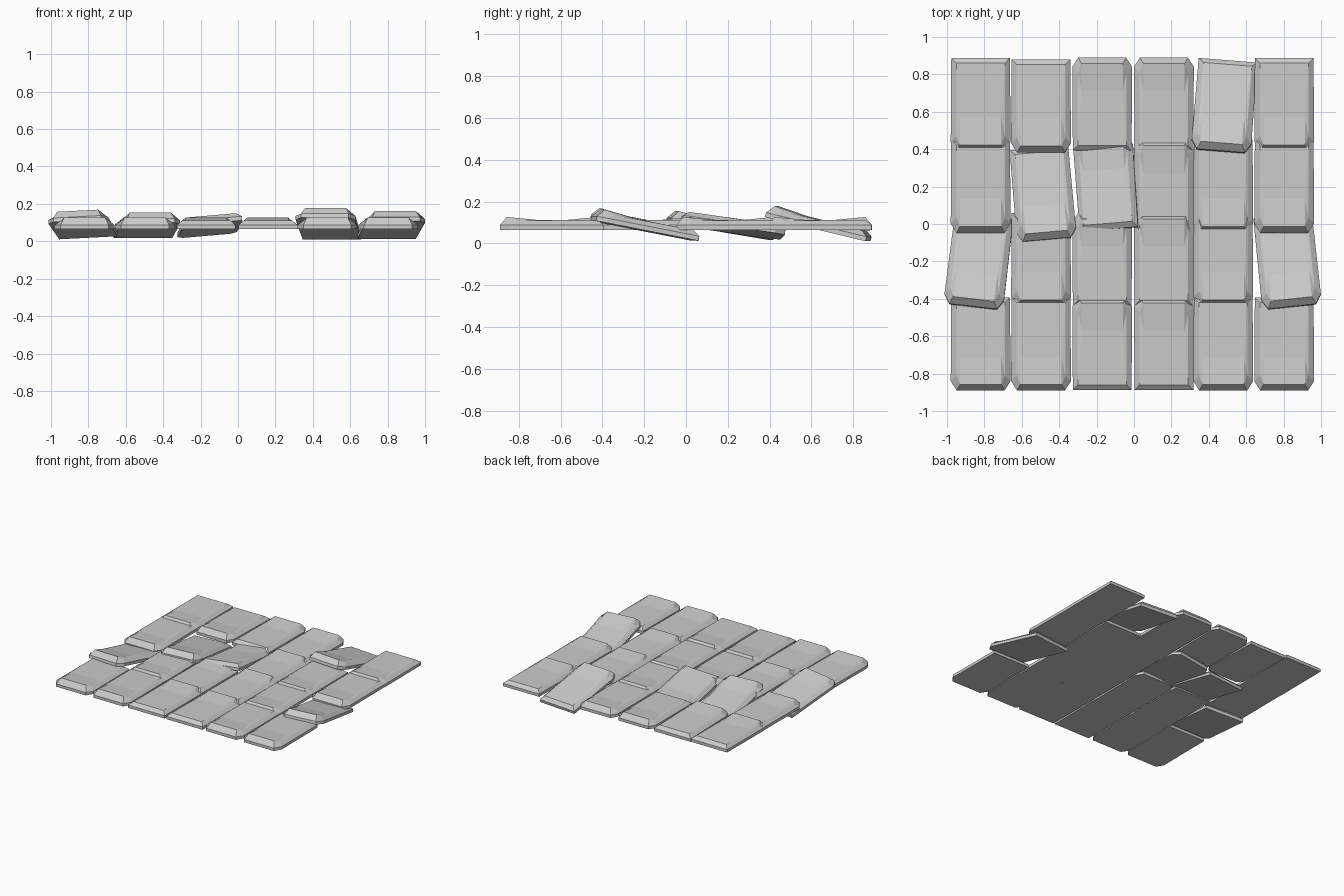
import bpy, bmesh
from math import radians, pi
from mathutils import Matrix

if "Cube" in bpy.data.objects:
    bpy.data.objects.remove(bpy.data.objects["Cube"])

# Slab outline: rings run from the back-left corner round to the clipped front corners
OUTLINE = [(-.157, .248), (.157, .248), (.16, -.2), (.128, -.25), (-.128, -.25), (-.16, -.2)]
TOP = [(-.13, .22, .045), (.13, .22, .045), (.13, -.17, .043),
       (.11, -.217, .061), (-.11, -.217, .061), (-.13, -.17, .043)]
CREASE = [(.11, -.07, .047), (-.11, -.07, .047)]


def slab_mesh():
    bm = bmesh.new()
    low = [bm.verts.new((x, y, 0)) for x, y in OUTLINE]
    mid = [bm.verts.new((x, y, .022)) for x, y in OUTLINE]
    top = [bm.verts.new(p) for p in TOP]
    mr, ml = [bm.verts.new(p) for p in CREASE]
    bm.faces.new(low)
    # vertical walls, then the chamfer
    for a, b in ((low, mid), (mid, top)):
        for i in range(6):
            j = (i + 1) % 6
            bm.faces.new((a[i], a[j], b[j], b[i]))
    # top surface with its raised front lip
    bl, br, tr, fr, fl, tl = top
    for f in ((bl, br, mr, ml), (br, tr, mr), (tl, bl, ml),
              (ml, mr, fr, fl), (mr, tr, fr), (ml, fl, tl)):
        bm.faces.new(f)
    bmesh.ops.recalc_face_normals(bm, faces=bm.faces)
    me = bpy.data.meshes.new("paving_slab")
    bm.to_mesh(me)
    bm.free()
    return me


COLS = [-.82, -.497, -.17, .16, .477, .803]
ROWS = [.64, .203, -.19, -.64]
# Displaced slabs: (row, col) -> x, y, z, yaw, pitch, roll
LOOSE = {
    (0, 1): (-.497, .632, .065, 0, -1.5, 0),
    (0, 4): (.483, .63, .068, -4.5, -13.5, 0),
    (1, 1): (-.487, .16, .058, 5, -9.5, 0),
    (1, 2): (-.15, .215, .064, 4, -8, -5),
    (2, 0): (-.83, -.2, .064, -7, -10.5, -3),
    (2, 5): (.82, -.2, .06, 6, -11, 0),
}

mesh = slab_mesh()
for r, y in enumerate(ROWS):
    for c, x in enumerate(COLS):
        px, py, pz, yaw, pitch, roll = LOOSE.get((r, c), (x, y, .065, 0, 0, 0))
        ob = bpy.data.objects.new(f"slab_row{r + 1}_col{c + 1}", mesh)
        bpy.context.collection.objects.link(ob)
        # the two middle columns are laid the other way round
        turn = pi if c in (2, 3) else 0
        ob.matrix_world = (Matrix.Translation((px, py, pz))
                           @ Matrix.Rotation(radians(yaw), 4, 'Z')
                           @ Matrix.Rotation(radians(pitch), 4, 'X')
                           @ Matrix.Rotation(radians(roll), 4, 'Y')
                           @ Matrix.Rotation(turn, 4, 'Z'))
